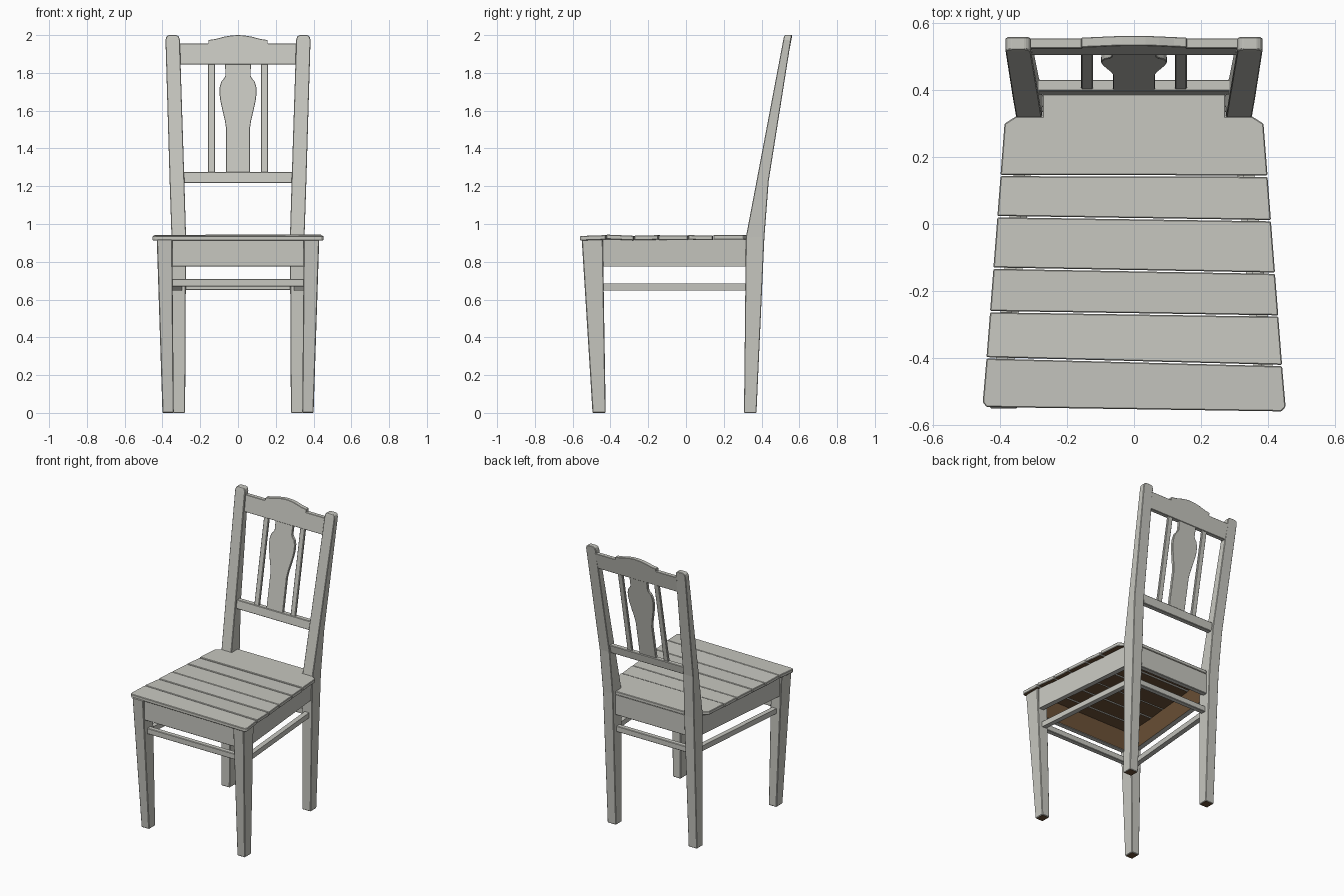
import bpy, bmesh
from mathutils import Vector

if "Cube" in bpy.data.objects:
    bpy.data.objects.remove(bpy.data.objects["Cube"])


def material(name, rgb):
    m = bpy.data.materials.new(name)
    m.diffuse_color = (*rgb, 1)
    m.use_nodes = True
    m.node_tree.nodes["Principled BSDF"].inputs["Base Color"].default_value = m.diffuse_color
    return m


PAINT = material("pale grey paint", (0.57, 0.57, 0.525))
WOOD = material("bare brown wood", (0.15, 0.083, 0.038))


def loft(name, rings, bevel=0.0, bare=None):
    """Skin equal rings of points; 'bare' is the direction left unpainted."""
    bm = bmesh.new()
    vr = [[bm.verts.new(p) for p in r] for r in rings]
    n = len(vr[0])
    for a, b in zip(vr, vr[1:]):
        for i in range(n):
            j = (i + 1) % n
            bm.faces.new((a[i], a[j], b[j], b[i]))
    bm.faces.new(vr[0][::-1])
    bm.faces.new(vr[-1])
    bmesh.ops.recalc_face_normals(bm, faces=bm.faces)
    if bevel:
        sharp = [e for e in bm.edges if e.calc_face_angle(0) > 0.5]
        bmesh.ops.bevel(bm, geom=sharp, offset=bevel, segments=1,
                        affect='EDGES', clamp_overlap=True)
    bm.normal_update()
    if bare:
        d = Vector(bare)
        for f in bm.faces:
            f.material_index = 1 if f.normal.dot(d) > 0.9 else 0
    me = bpy.data.meshes.new(name)
    bm.to_mesh(me)
    bm.free()
    me.materials.append(PAINT)
    me.materials.append(WOOD)
    ob = bpy.data.objects.new(name, me)
    bpy.context.collection.objects.link(ob)
    return ob


def rect(z, x0, x1, y0, y1, s=1):
    return [(s * x0, y0, z), (s * x1, y0, z), (s * x1, y1, z), (s * x0, y1, z)]


def box(name, x0, x1, y0, y1, z0, z1, bare=None):
    return loft(name, [rect(z0, x0, x1, y0, y1), rect(z1, x0, x1, y0, y1)], 0.003, bare)


def lean(z):
    """Front plane of the reclined backrest."""
    return 0.387 + 0.188 * (z - 1.22)


def panel(name, outline, inset, thick, bevel=0.003):
    """Flat (x, z) outline laid in the reclined backrest plane."""
    return loft(name, [[(x, lean(z) + d, z) for x, z in outline]
                       for d in (inset, inset + thick)], bevel)


DOWN = (0, 0, -1)
for s, side in ((-1, "left"), (1, "right")):
    # tapered front legs
    loft(f"front_leg_{side}", [rect(0, .34, .40, -.495, -.425, s),
                               rect(.918, .348, .43, -.552, -.44, s)], .004, DOWN)
    # back legs running up into reclined posts with rounded tops
    loft(f"back_post_{side}", [rect(0, .28, .345, .307, .373, s),
                               rect(.93, .275, .352, .317, .415, s),
                               rect(1.23, .284, .362, .374, .438, s),
                               rect(1.975, .308, .384, .515, .556, s),
                               rect(1.993, .313, .379, .519, .559, s),
                               rect(2.0, .325, .367, .522, .559, s)], .003, DOWN)
    # side apron and side stretcher follow the taper of the seat
    for name, z0, z1, xf, xb, t, bare in (
            ("side_apron", .775, .918, .418, .343, .035, (-s, 0, 0)),
            ("side_stretcher", .648, .684, .395, .328, .034, None)):
        loft(f"{name}_{side}", [
            [(s * (xf - t), -.46, z), (s * xf, -.46, z),
             (s * xb, .33, z), (s * (xb - t), .33, z)] for z in (z0, z1)], 0, bare)
    # narrow back slats
    a, b = sorted((s * .122, s * .158))
    panel(f"back_slat_{side}", [(a, 1.265), (b, 1.265), (b, 1.855), (a, 1.855)], .006, .018)

# front and back aprons and stretchers
box("front_apron", -.36, .36, -.535, -.50, .775, .918, (0, 1, 0))
box("back_apron", -.285, .285, .35, .385, .775, .918, (0, -1, 0))
box("front_stretcher", -.36, .36, -.505, -.47, .668, .708)
box("back_stretcher", -.29, .29, .335, .37, .65, .69)


# seat planks, slightly uneven and skewed
def edge(y):
    return .410 - .077 * y


cuts = [(-.547, -.56), (-.40, -.423), (-.262, -.275), (-.132, -.147),
        (.022, .010), (.145, .143)]
tilts = [(-.004, .001), (.002, -.004), (-.002, 0), (-.001, -.002), (0, -.003), (.001, 0)]
G = .002
for i, (l, r) in enumerate(cuts):
    if i == 0:
        front = [(-edge(l), l + .014), (-edge(l) + .012, l), (edge(r) - .012, r), (edge(r), r + .014)]
    else:
        front = [(-edge(l), l + G), (edge(r), r + G)]
    if i < 5:
        L, R = cuts[i + 1]
        back = [(edge(R), R - G), (-edge(L), L - G)]
    else:
        half = [(.387, .30), (.352, .322), (.274, .322), (.274, .388)]
        back = half + [(-x, y) for x, y in reversed(half)]
    pts = front + back
    y0, y1 = l, max(p[1] for p in pts)
    t0, t1 = tilts[i]
    dz = [t0 + (t1 - t0) * (y - y0) / (y1 - y0) for _, y in pts]
    loft(f"seat_plank_{i + 1}", [[(x, y, z + d) for (x, y), d in zip(pts, dz)]
                                 for z in (.917, .941)], .003, DOWN)

# lower back rail
panel("lower_back_rail", [(-.295, 1.218), (.295, 1.218), (.295, 1.276), (-.295, 1.276)], 0, .034)

# crest rail with raised, arched centre
crest = [(.315, 1.845), (.315, 1.955), (.157, 1.955), (.157, 1.974),
         (.12, 1.979), (.075, 1.991), (.035, 1.998)]
panel("crest_rail", crest + [(0, 2.0)] + [(-x, z) for x, z in reversed(crest)], 0, .029, .002)

# vase-shaped centre splat
vase = [(.063, 1.265), (.063, 1.505), (.07, 1.55), (.082, 1.60), (.093, 1.65), (.098, 1.69),
        (.097, 1.725), (.088, 1.755), (.073, 1.772), (.067, 1.785), (.068, 1.855)]
panel("centre_splat", vase + [(-x, z) for x, z in reversed(vase)], .005, .02, .002)
